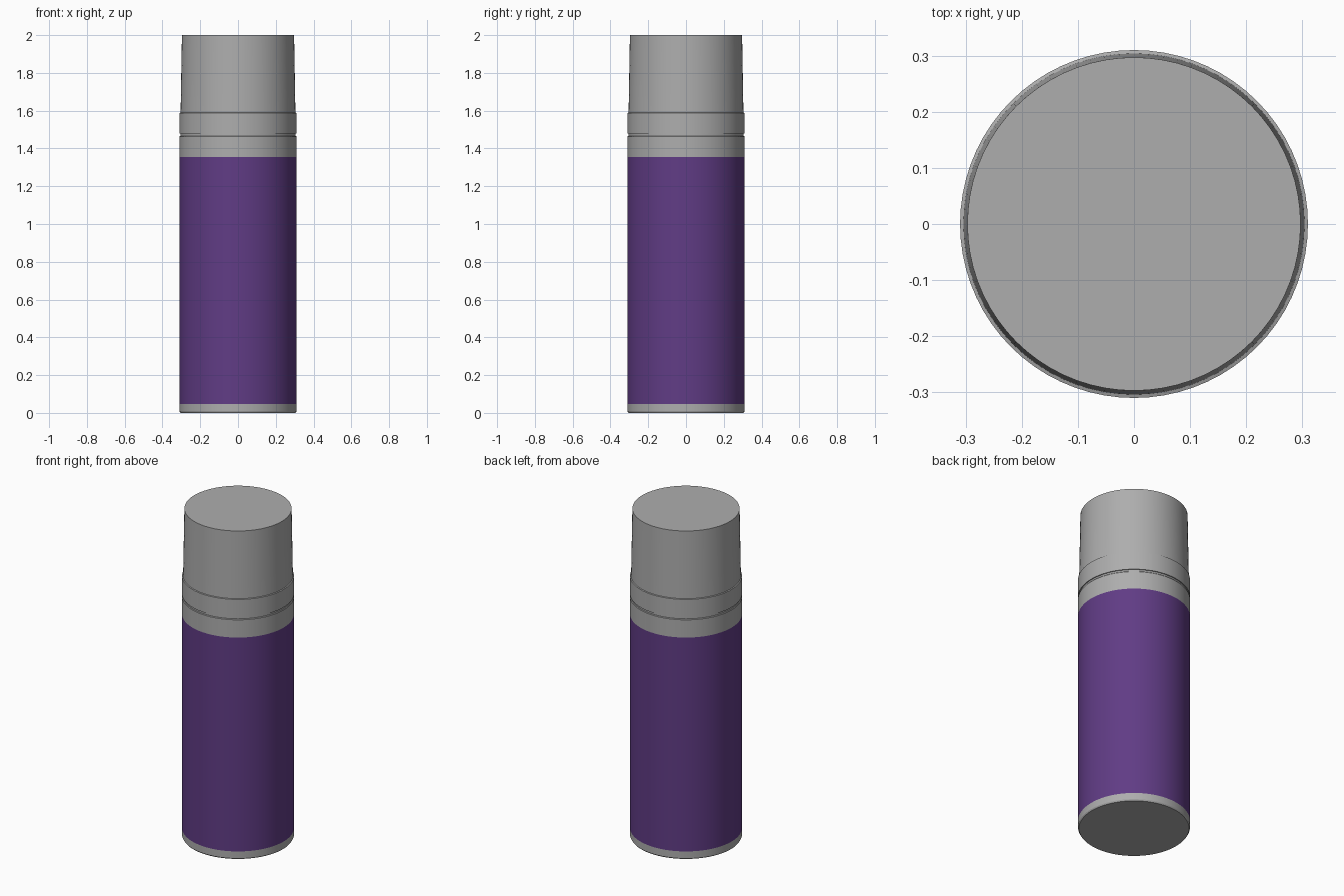
import bpy, bmesh, math

if "Cube" in bpy.data.objects:
    bpy.data.objects.remove(bpy.data.objects["Cube"])

SEGMENTS = 72


def material(name, rgb):
    m = bpy.data.materials.new(name)
    m.diffuse_color = (*rgb, 1)
    m.use_nodes = True
    m.node_tree.nodes["Principled BSDF"].inputs["Base Color"].default_value = m.diffuse_color
    return m


grey = material("plain_grey", (0.42, 0.42, 0.42))
purple = material("purple_label", (0.118, 0.045, 0.235))


def lathe(name, profile, mats, mat_rule=lambda z: 0):
    """Revolve (radius, z) points about z; radius 0 ends close the surface."""
    bm = bmesh.new()
    verts = [bm.verts.new((r, 0, z)) for r, z in profile]
    edges = [bm.edges.new(pair) for pair in zip(verts, verts[1:])]
    bmesh.ops.spin(bm, geom=verts + edges, cent=(0, 0, 0), axis=(0, 0, 1),
                   angle=math.tau, steps=SEGMENTS)
    bmesh.ops.remove_doubles(bm, verts=bm.verts[:], dist=1e-4)
    bmesh.ops.recalc_face_normals(bm, faces=bm.faces[:])
    # make sure the normals point outwards
    if sum(f.normal.dot(f.calc_center_median()) * f.calc_area() for f in bm.faces) < 0:
        bmesh.ops.reverse_faces(bm, faces=bm.faces[:])
    for f in bm.faces:
        f.material_index = mat_rule(f.calc_center_median().z)
    mesh = bpy.data.meshes.new(name)
    bm.to_mesh(mesh)
    bm.free()
    for m in mats:
        mesh.materials.append(m)
    ob = bpy.data.objects.new(name, mesh)
    bpy.context.collection.objects.link(ob)
    bpy.ops.object.select_all(action='DESELECT')
    ob.select_set(True)
    bpy.context.view_layer.objects.active = ob
    bpy.ops.object.shade_smooth_by_angle(angle=math.radians(30))
    return ob


# Container body with a purple label band, ending in the seam groove
LABEL_LOW, LABEL_HIGH = 0.048, 1.355
lathe("container_body",
      [(0, 0), (0.305, 0), (0.31, 0.008), (0.31, LABEL_LOW), (0.31, LABEL_HIGH),
       (0.31, 1.463), (0.307, 1.467), (0.304, 1.467), (0.304, 1.479)],
      [grey, purple], lambda z: int(LABEL_LOW < z < LABEL_HIGH))

# Lid: collar above the groove, small step, slightly tapered cap
lathe("lid",
      [(0.304, 1.479), (0.31, 1.479), (0.31, 1.588), (0.304, 1.59),
       (0.297, 2.0), (0, 2.0)],
      [grey])
